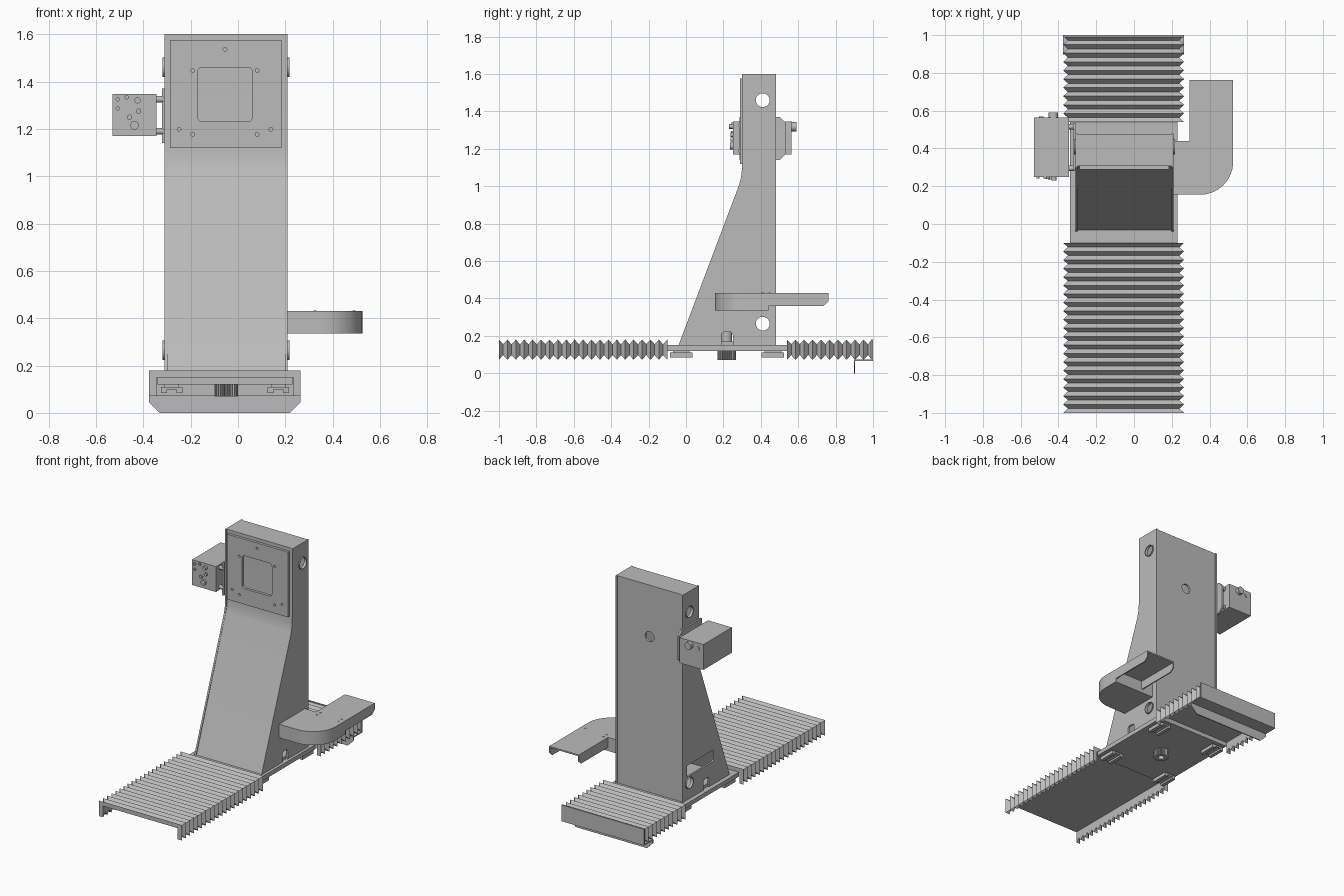
import bpy, bmesh, math
from mathutils import Vector

old = bpy.data.objects.get("Cube")
if old:
    bpy.data.objects.remove(old, do_unlink=True)

grey = bpy.data.materials.new("machine grey")
grey.use_nodes = True
COLOR = (0.5, 0.5, 0.5, 1)
grey.diffuse_color = COLOR
grey.node_tree.nodes["Principled BSDF"].inputs["Base Color"].default_value = COLOR
CX = -0.05          # middle of the column across x
parts = []


def finish(name, bm):
    bmesh.ops.recalc_face_normals(bm, faces=bm.faces)
    me = bpy.data.meshes.new(name)
    bm.to_mesh(me)
    bm.free()
    me.materials.append(grey)
    ob = bpy.data.objects.new(name, me)
    bpy.context.collection.objects.link(ob)
    parts.append(ob)
    return ob


def place(axis, p, d):
    """Put a 2D profile point at depth d along an axis."""
    u, v = p
    return Vector({"x": (d, u, v), "y": (u, d, v), "z": (u, v, d)}[axis])


def loft(name, axis, rings):
    """Skin a closed solid over (depth, profile) rings."""
    bm = bmesh.new()
    loops = [[bm.verts.new(place(axis, p, d)) for p in pts] for d, pts in rings]
    n = len(loops[0])
    for a, b in zip(loops, loops[1:]):
        for i in range(n):
            j = (i + 1) % n
            bm.faces.new((a[i], a[j], b[j], b[i]))
    bm.faces.new(loops[0])
    bm.faces.new(loops[-1])
    return finish(name, bm)


def prism(name, axis, pts, a, b):
    return loft(name, axis, [(a, pts), (b, pts)])


def rect(u0, u1, v0, v1):
    return [(u0, v0), (u1, v0), (u1, v1), (u0, v1)]


def box(name, x0, x1, y0, y1, z0, z1):
    return prism(name, "z", rect(x0, x1, y0, y1), z0, z1)


def arc(u, v, r, a0, a1, n):
    return [(u + r * math.cos(math.radians(a0 + (a1 - a0) * i / n)),
             v + r * math.sin(math.radians(a0 + (a1 - a0) * i / n))) for i in range(n + 1)]


def rod(name, axis, u, v, r, a, b, n=32):
    return prism(name, axis, arc(u, v, r, 0, 360, n)[:-1], a, b)


def rounded(u0, u1, v0, v1, r):
    return (arc(u1 - r, v1 - r, r, 0, 90, 5) + arc(u0 + r, v1 - r, r, 90, 180, 5)
            + arc(u0 + r, v0 + r, r, 180, 270, 5) + arc(u1 - r, v0 + r, r, 270, 360, 5))


def cut(ob, *cutters):
    """Subtract the cutters, bake the result and drop the cutters."""
    for c in cutters:
        c.hide_render = True
        m = ob.modifiers.new("cut", "BOOLEAN")
        m.operation, m.solver, m.object = "DIFFERENCE", "EXACT", c
    bpy.context.view_layer.update()
    dg = bpy.context.evaluated_depsgraph_get()
    me = bpy.data.meshes.new_from_object(ob.evaluated_get(dg))
    ob.modifiers.clear()
    ob.data = me
    for c in cutters:
        parts.remove(c)
        bpy.data.objects.remove(c, do_unlink=True)
    return ob


# Column: hollow core between two side walls
core = prism("column_core", "x", [(-0.033, 0.15), (0.29, 1.02), (0.302, 1.06), (0.306, 1.12),
                                  (0.306, 1.6), (0.474, 1.6), (0.474, 0.15)], -0.298, 0.198)
cut(core,
    prism("cavity", "x", [(0, 0.17), (0.32, 1.06), (0.32, 1.58), (0.46, 1.58), (0.46, 0.17)], -0.4, 0.3),
    rod("back_hole", "y", CX, 1.24, 0.035, 0.44, 0.5))

wall_profile = [(-0.04, 0.15), (0.285, 1.01), (0.297, 1.06), (0.3, 1.12),
                (0.3, 1.6), (0.48, 1.6), (0.48, 0.15)]
for side, x0, x1 in (("right", -0.31, -0.298), ("left", 0.198, 0.21)):
    wall = prism(side + "_column_wall", "x", wall_profile, x0, x1)
    cutters = [rod("hole", "x", 0.41, z, 0.037, x0 - 0.1, x1 + 0.1) for z in (0.265, 1.46)]
    notch = rounded(0.19, 0.25, 0.1, 0.22, 0.015)
    cutters.append(prism("notch", "x", notch, x0 - 0.1, x1 + 0.1))
    if side == "right":
        cutters.append(prism("slot", "x", rounded(0.14, 0.43, 0.31, 0.39, 0.008), x0 - 0.1, x1 + 0.1))
    cut(wall, *cutters)
    # Raised rims around the side holes
    out = -0.008 if side == "right" else 0.008
    face = x0 if side == "right" else x1
    for z in (0.265, 1.46):
        rim = rod(side + "_hole_rim", "x", 0.41, z, 0.041, face - out, face + out)
        cut(rim, rod("bore", "x", 0.41, z, 0.037, face - 0.1, face + 0.1))

# Front mounting plate with window and bolt holes
plate = box("mounting_plate", -0.288, 0.184, 0.288, 0.307, 1.12, 1.576)
bolts = [(-0.055, 1.536)]
for s in (-1, 1):
    bolts += [(-0.055 + s * 0.136, 1.447), (-0.055 + s * 0.136, 1.177), (-0.055 + s * 0.194, 1.198)]
cut(plate, prism("window", "y", rounded(-0.17, 0.06, 1.23, 1.46, 0.02), 0.2, 0.4),
    *[rod("bolt_hole", "y", x, z, 0.008, 0.2, 0.4, 12) for x, z in bolts])

# Base plate, guide carriages and drive pinion
box("base_plate", -0.34, 0.23, -0.1, 0.54, 0.12, 0.15)
for x in (-0.28, 0.17):
    for y in (-0.025, 0.465):
        box("carriage_top", x - 0.03, x + 0.03, y - 0.045, y + 0.045, 0.108, 0.121)
        box("carriage_body", x - 0.045, x + 0.045, y - 0.06, y + 0.06, 0.098, 0.11)
        for s in (-1, 1):
            box("carriage_foot", x + s * 0.033 - 0.012, x + s * 0.033 + 0.012,
                y - 0.06, y + 0.06, 0.085, 0.099)
teeth = []
for i in range(96):
    r = 0.049 if i % 4 < 2 else 0.04
    a = math.tau * i / 96
    teeth.append((CX + r * math.cos(a), 0.217 + r * math.sin(a)))
pinion = prism("drive_pinion", "z", teeth, 0.07, 0.125)
cut(pinion, rod("bore", "z", CX, 0.217, 0.02, 0.05, 0.115))
rod("pinion_motor", "z", CX, 0.217, 0.03, 0.14, 0.22)


# Folded way covers: pleated channel, open below
def channel(peak):
    g = 0 if peak else 0.025
    xl, xr, zt, zb = -0.375 + g, 0.265 - g, 0.18 - g, 0.072 + g
    il, ir, zi = -0.343, 0.233, 0.15
    return [(xl, zb), (xl, zt), (xr, zt), (xr, zb), (ir, zb), (ir, zi), (il, zi), (il, zb)]


for name, y0, y1, n in (("front_bellows", -1, -0.1, 20), ("rear_bellows", 0.54, 0.995, 10)):
    loft(name, "y", [(y0 + (y1 - y0) * i / (2 * n), channel(i % 2 == 0)) for i in range(2 * n + 1)])

# Rear end plate and its bent bracket
box("rear_end_plate", -0.375, 0.265, 0.99, 1.0, 0.072, 0.18)
box("bracket_shelf", -0.375, 0.265, 0.9, 1.0, 0.066, 0.0725)
prism("bracket_flange", "y", [(-0.375, 0.07), (-0.375, 0.045), (-0.33, 0), (0.22, 0),
                              (0.265, 0.045), (0.265, 0.07)], 0.897, 0.904)

# Bent side arm: deep elbow and a shallow tray open below
bend = arc(0.35, 0.33, 0.175, -90, 0, 14)
prism("arm_elbow", "z", [(0.209, 0.155)] + bend + [(0.525, 0.44), (0.209, 0.44)], 0.335, 0.43)
box("arm_tray_top", 0.295, 0.525, 0.439, 0.762, 0.42, 0.43)
for x in (0.295, 0.517):
    prism("arm_tray_side", "x", [(0.439, 0.36), (0.735, 0.36), (0.762, 0.385), (0.762, 0.425),
                                 (0.439, 0.425)], x, x + 0.008)
for x in (0.325, 0.49):
    for y in (0.41, 0.447):
        rod("arm_screw", "z", x, y, 0.006, 0.425, 0.432, 12)

# Junction unit on the right side: backing plate, stand-offs, housing and plugs
prism("unit_backing_plate", "x", [(0.285, 1.14), (0.5, 1.14), (0.535, 1.175), (0.535, 1.335),
                                  (0.5, 1.37), (0.285, 1.37)], -0.322, -0.309)
for y in (0.295, 0.515):
    for z in (1.19, 1.325):
        rod("stand_off", "x", y, z, 0.014, -0.35, -0.315, 16)
box("unit_housing", -0.53, -0.345, 0.25, 0.565, 1.17, 1.347)
for x, z, r, d in ((-0.508, 1.325, 0.009, 0.01), (-0.47, 1.333, 0.009, 0.01),
                   (-0.424, 1.32, 0.013, 0.02), (-0.508, 1.287, 0.009, 0.01),
                   (-0.42, 1.275, 0.011, 0.012), (-0.458, 1.249, 0.011, 0.012),
                   (-0.437, 1.215, 0.018, 0.014)):
    rod("front_plug", "y", x, z, r, 0.25 - d, 0.255, 20)
rod("rear_plug", "y", -0.427, 1.318, 0.025, 0.56, 0.59, 24)
rod("rear_small_plug", "y", -0.49, 1.31, 0.012, 0.56, 0.57, 20)

# Smooth the round surfaces, keep hard edges
bpy.ops.object.select_all(action="DESELECT")
for ob in parts:
    ob.select_set(True)
bpy.context.view_layer.objects.active = parts[0]
bpy.ops.object.shade_smooth_by_angle(angle=math.radians(25))
